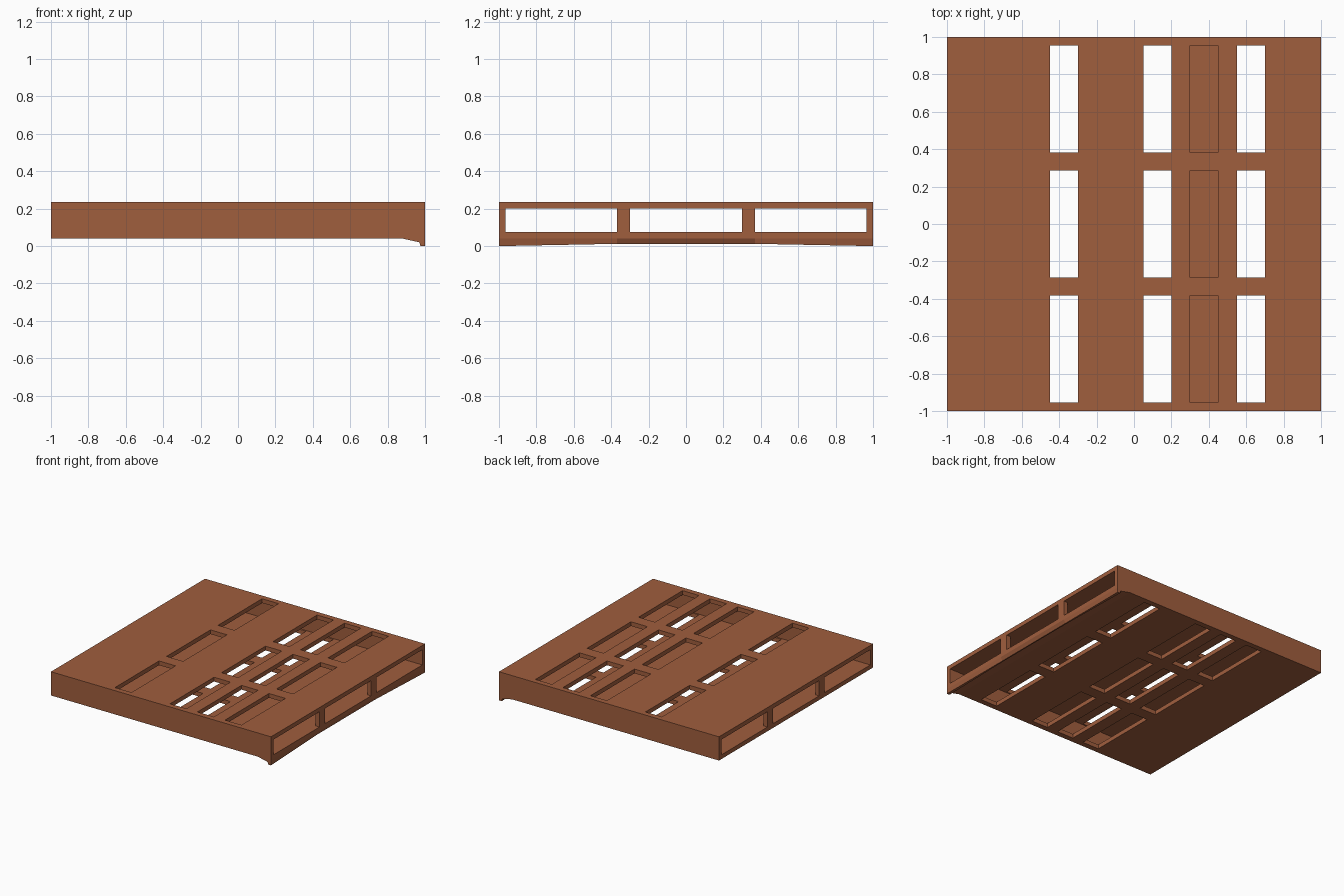
import bpy
import bmesh
from itertools import product

if "Cube" in bpy.data.objects:
    bpy.data.objects.remove(bpy.data.objects["Cube"], do_unlink=True)

# Single wood colour
wood = bpy.data.materials.new("brown_wood")
wood.use_nodes = True
colour = (0.352, 0.112, 0.048, 1)
wood.diffuse_color = colour
wood.node_tree.nodes["Principled BSDF"].inputs["Base Color"].default_value = colour

# Layout: hollow pallet with slotted decks and open windows on both x sides
BASE, FLOOR, CEILING, TOP = 0.04, 0.075, 0.2, 0.235
INNER = 0.965
SLOT_W = 0.15
TOP_SLOTS = (-0.45, 0.05, 0.3, 0.55)
BOTTOM_SLOTS = (-0.45, -0.2, 0.05, 0.55)
SLOT_ROWS = ((-0.955, -0.383), (-0.285, 0.285), (0.383, 0.955))
POSTS = ((-0.37, -0.3), (0.3, 0.37))


def within(v, spans):
    return any(a < v < b for a, b in spans)


def is_wood(x, y, z):
    """True where the pallet has material."""
    if z > CEILING or z < FLOOR:
        slots = TOP_SLOTS if z > CEILING else BOTTOM_SLOTS
        return not (within(x, [(s, s + SLOT_W) for s in slots]) and within(y, SLOT_ROWS))
    if abs(y) > INNER:
        return True
    return abs(x) > INNER and within(y, POSTS)


def finish(bm, name):
    bmesh.ops.remove_doubles(bm, verts=bm.verts, dist=0.0001)
    bmesh.ops.recalc_face_normals(bm, faces=bm.faces)
    mesh = bpy.data.meshes.new(name)
    bm.to_mesh(mesh)
    bm.free()
    mesh.materials.append(wood)
    obj = bpy.data.objects.new(name, mesh)
    bpy.context.collection.objects.link(obj)
    return obj


def build_solid(name, cuts, rule):
    """Make one closed skin around the grid cells that the rule fills."""
    cuts = [sorted({round(c, 4) for c in axis}) for axis in cuts]
    filled = set()
    for cell in product(*(range(len(c) - 1) for c in cuts)):
        if rule(*((cuts[a][i] + cuts[a][i + 1]) / 2 for a, i in enumerate(cell))):
            filled.add(cell)
    bm = bmesh.new()
    for cell, axis, side in product(sorted(filled), range(3), (0, 1)):
        near = list(cell)
        near[axis] += 2 * side - 1
        if tuple(near) in filled:
            continue
        corners = []
        for u, v in ((0, 0), (1, 0), (1, 1), (0, 1)):
            idx = list(cell)
            idx[axis] += side
            idx[(axis + 1) % 3] += u
            idx[(axis + 2) % 3] += v
            corners.append(bm.verts.new([cuts[a][i] for a, i in enumerate(idx)]))
        if not side:
            corners.reverse()
        bm.faces.new(corners)
    return finish(bm, name)


# Pallet body: decks, end walls and side posts
x_cuts = [-1, -INNER, INNER, 1]
for s in TOP_SLOTS + BOTTOM_SLOTS:
    x_cuts += [s, s + SLOT_W]
y_cuts = [-1, -INNER, INNER, 1]
for span in SLOT_ROWS + POSTS:
    y_cuts += span
build_solid("pallet_body", (x_cuts, y_cuts, (BASE, FLOOR, CEILING, TOP)), is_wood)

# Thin arched lip under the +x edge, deepest at both ends
bm = bmesh.new()
rings = []
for y, low, out in ((-1, 0, 1), (-0.37, 0.012, 0.985), (0.37, 0.012, 0.985), (1, 0, 1)):
    profile = ((0.88, BASE), (0.97, 0.02), (0.975, low), (out, low), (1, BASE))
    rings.append([bm.verts.new((x, y, z)) for x, z in profile])
for a, b in zip(rings, rings[1:]):
    for i in range(len(a)):
        j = (i + 1) % len(a)
        bm.faces.new((a[i], a[j], b[j], b[i]))
bm.faces.new(rings[0])
bm.faces.new(rings[-1])
finish(bm, "under_lip")
